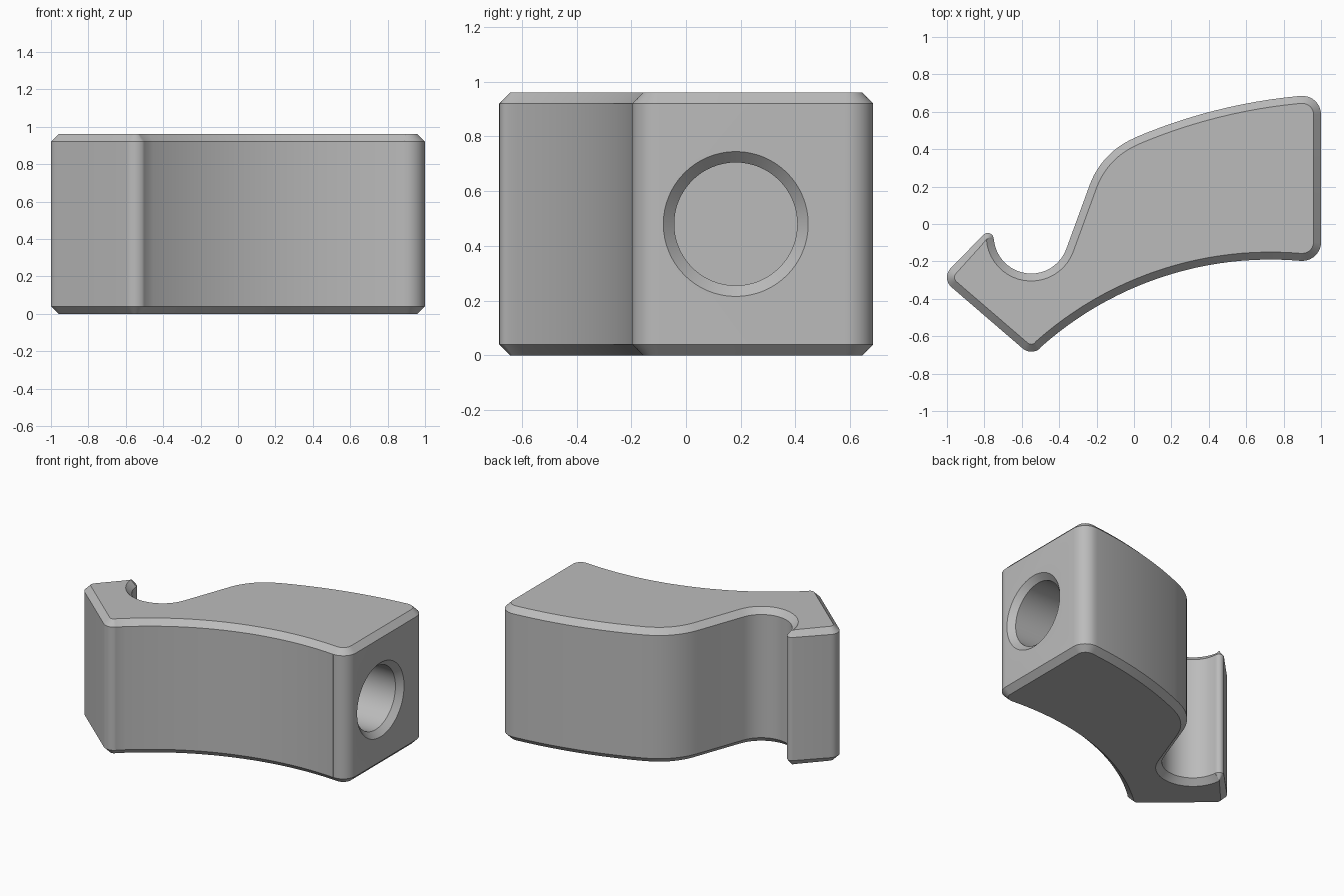
import bpy, bmesh
from math import radians, cos, sin, pi

HEIGHT, CHAMFER = 0.96, 0.04

cube = bpy.data.objects.get("Cube")
if cube:
    bpy.data.objects.remove(cube, do_unlink=True)

grey = bpy.data.materials.new("plain grey")
grey.use_nodes = True
colour = (0.5, 0.5, 0.5, 1)
grey.diffuse_color = colour
grey.node_tree.nodes["Principled BSDF"].inputs["Base Color"].default_value = colour


def make_object(name, bm):
    bmesh.ops.recalc_face_normals(bm, faces=bm.faces)
    mesh = bpy.data.meshes.new(name)
    bm.to_mesh(mesh)
    bm.free()
    mesh.materials.append(grey)
    obj = bpy.data.objects.new(name, mesh)
    bpy.context.collection.objects.link(obj)
    return obj


def loft(bm, rings):
    """Skin a stack of equal rings and cap both ends."""
    loops = [[bm.verts.new(p) for p in ring] for ring in rings]
    n = len(loops[0])
    for a, b in zip(loops, loops[1:]):
        for i in range(n):
            j = (i + 1) % n
            bm.faces.new((a[i], a[j], b[j], b[i]))
    bm.faces.new(loops[0][::-1])
    bm.faces.new(loops[-1])


# Outline as tangent arcs: centre x, centre y, radius, start, end, steps
# (a falling angle is a hollow arc; straight edges join neighbouring arcs)
ARCS = [
    (0.73, -2.035, 1.845, 131.8, 85, 24),       # hollow underside
    (0.90, -0.097, 0.10, -95, 0, 10),           # end face corners
    (0.90, 0.585, 0.10, 0, 95.2, 10),
    (1.1565, -2.243, 2.94, 95.4, 113, 12),      # long bowed back
    (0.172, 0.058, 0.436, 113.4, 159.5, 12),    # shoulder
    (-0.55, -0.065, 0.20, -20.5, -176, 20),     # round notch
    (-0.782, -0.08, 0.032, 0, 134, 8),          # hook tip
    (-0.93, -0.285, 0.07, 134, 228.7, 8),       # hook heel
    (-0.549, -0.613, 0.07, 228.7, 311.8, 8),    # lower corner
]


def outline(inset, z):
    points = []
    for cx, cy, r, start, end, steps in ARCS:
        r = max(r - inset, 0.002) if end > start else r + inset
        for i in range(steps + 1):
            a = radians(start + (end - start) * i / steps)
            points.append((cx + r * cos(a), cy + r * sin(a), z))
    return points


# Chamfered curved body
bm = bmesh.new()
loft(bm, [outline(CHAMFER, 0), outline(0, CHAMFER),
          outline(0, HEIGHT - CHAMFER), outline(CHAMFER, HEIGHT)])
body = make_object("hooked_body", bm)

# Blind round socket with a chamfered mouth in the end face
SOCKET_Y, SOCKET_R, SIDES = 0.182, 0.225, 64


def circle(x, r):
    return [(x, SOCKET_Y + r * cos(2 * pi * i / SIDES),
             HEIGHT / 2 + r * sin(2 * pi * i / SIDES)) for i in range(SIDES)]


bm = bmesh.new()
loft(bm, [circle(0.2, SOCKET_R), circle(1 - CHAMFER, SOCKET_R),
          circle(1 + CHAMFER, SOCKET_R + 2 * CHAMFER)])
cutter = make_object("socket_cutter", bm)
cutter.hide_render = True

cut = body.modifiers.new("socket", 'BOOLEAN')
cut.operation = 'DIFFERENCE'
cut.solver = 'EXACT'
cut.object = cutter

bpy.ops.object.select_all(action='DESELECT')
body.select_set(True)
bpy.context.view_layer.objects.active = body
bpy.ops.object.modifier_apply(modifier=cut.name)
bpy.data.objects.remove(cutter, do_unlink=True)
bpy.ops.object.shade_smooth_by_angle(angle=radians(30))
